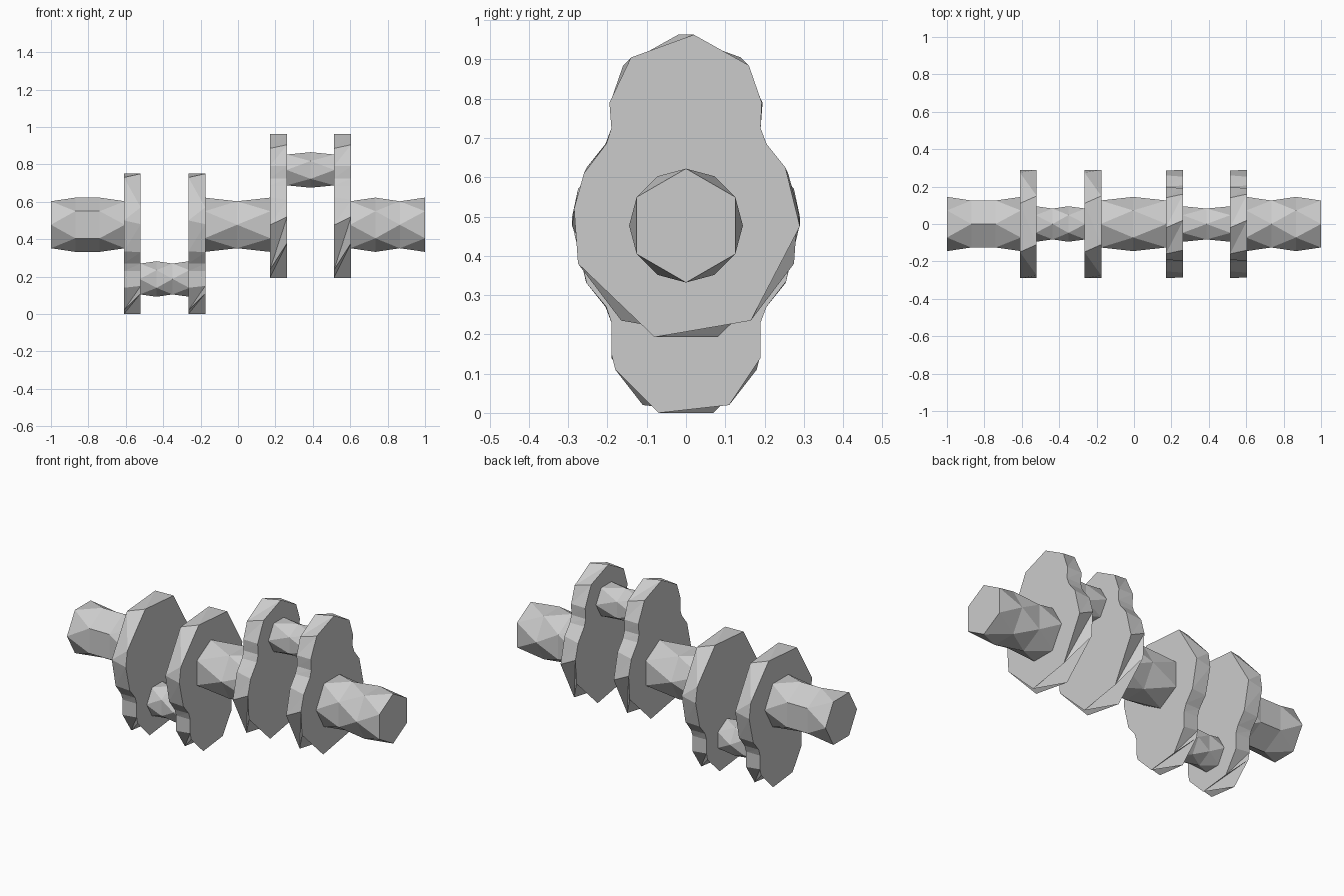
import bpy
import bmesh
from math import sin, cos, pi

cube = bpy.data.objects.get("Cube")
if cube:
    bpy.data.objects.remove(cube)

steel = bpy.data.materials.new("grey_steel")
steel.use_nodes = True
colour = (0.6, 0.6, 0.6, 1)
steel.diffuse_color = colour
steel.node_tree.nodes["Principled BSDF"].inputs["Base Color"].default_value = colour


def make_object(name, bm):
    bmesh.ops.recalc_face_normals(bm, faces=bm.faces)
    mesh = bpy.data.meshes.new(name)
    bm.to_mesh(mesh)
    bm.free()
    mesh.materials.append(steel)
    bpy.context.collection.objects.link(bpy.data.objects.new(name, mesh))


def journal(name, xs, turns, z, radius):
    """Six-sided shaft; turns gives each ring's rotation in half facets."""
    bm = bmesh.new()
    rings = []
    for x, turn in zip(xs, turns):
        angles = [(2 * i + turn) * pi / 6 for i in range(6)]
        rings.append([bm.verts.new((x, radius * sin(a), z + radius * cos(a))) for a in angles])
    for k in range(len(rings) - 1):
        a, b = rings[k], rings[k + 1]
        for i in range(6):
            j = (i + 1) % 6
            if turns[k] == turns[k + 1]:
                bm.faces.new((a[i], a[j], b[j], b[i]))
            else:
                bm.faces.new((a[i], a[j], b[i]))
                bm.faces.new((b[i], a[j], b[j]))
    bm.faces.new(rings[0])
    bm.faces.new(rings[-1])
    make_object(name, bm)


def web(name, x0, x1, profile):
    """Plate whose two faces carry mirrored copies of a slightly uneven outline."""
    mirrored = [(-y, z) for y, z in profile]
    mirrored = mirrored[:1] + mirrored[:0:-1]
    bm = bmesh.new()
    a = [bm.verts.new((x0, y, z)) for y, z in mirrored]
    b = [bm.verts.new((x1, y, z)) for y, z in profile]
    bm.faces.new(a)
    bm.faces.new(b)
    for i in range(len(a)):
        j = (i + 1) % len(a)
        bm.faces.new((a[i], a[j], b[j]))
        bm.faces.new((a[i], b[j], b[i]))
    make_object(name, bm)


# Outlines: small pin lobe blended into a large counterweight lobe
upper = [(0.02, 0.963), (0.16, 0.885), (0.193, 0.79), (0.19, 0.725), (0.205, 0.685),
         (0.253, 0.625), (0.29, 0.475), (0.165, 0.235), (-0.08, 0.193), (-0.275, 0.38),
         (-0.285, 0.52), (-0.26, 0.61), (-0.203, 0.685), (-0.19, 0.725), (-0.195, 0.79),
         (-0.14, 0.905)]
lower = [(-0.07, 0.0), (-0.18, 0.11), (-0.19, 0.15), (-0.19, 0.23), (-0.203, 0.27),
         (-0.253, 0.33), (-0.29, 0.48), (-0.275, 0.57), (-0.11, 0.75), (0.15, 0.73),
         (0.29, 0.5), (0.255, 0.335), (0.205, 0.27), (0.19, 0.23), (0.19, 0.14),
         (0.11, 0.02)]

web("lower_web_outer", -0.61, -0.52, lower)
web("lower_web_inner", -0.265, -0.175, lower)
web("upper_web_inner", 0.17, 0.263, upper)
web("upper_web_outer", 0.513, 0.605, upper)

# Main journals on the rotation axis
axis = 0.477
journal("right_main_journal", (-1, -0.87, -0.74, -0.605), (1, 2, 2, 3), axis, 0.145)
journal("centre_main_journal", (-0.178, -0.005, 0.173), (0, 1, 2), axis, 0.145)
journal("left_main_journal", (0.6, 0.735, 0.865, 1), (1, 2, 3, 4), axis, 0.145)

# Offset crank pins
journal("lower_crank_pin", (-0.525, -0.435, -0.35, -0.26), (1, 2, 3, 4), 0.187, 0.095)
journal("upper_crank_pin", (0.26, 0.388, 0.516), (1, 2, 3), 0.77, 0.095)
